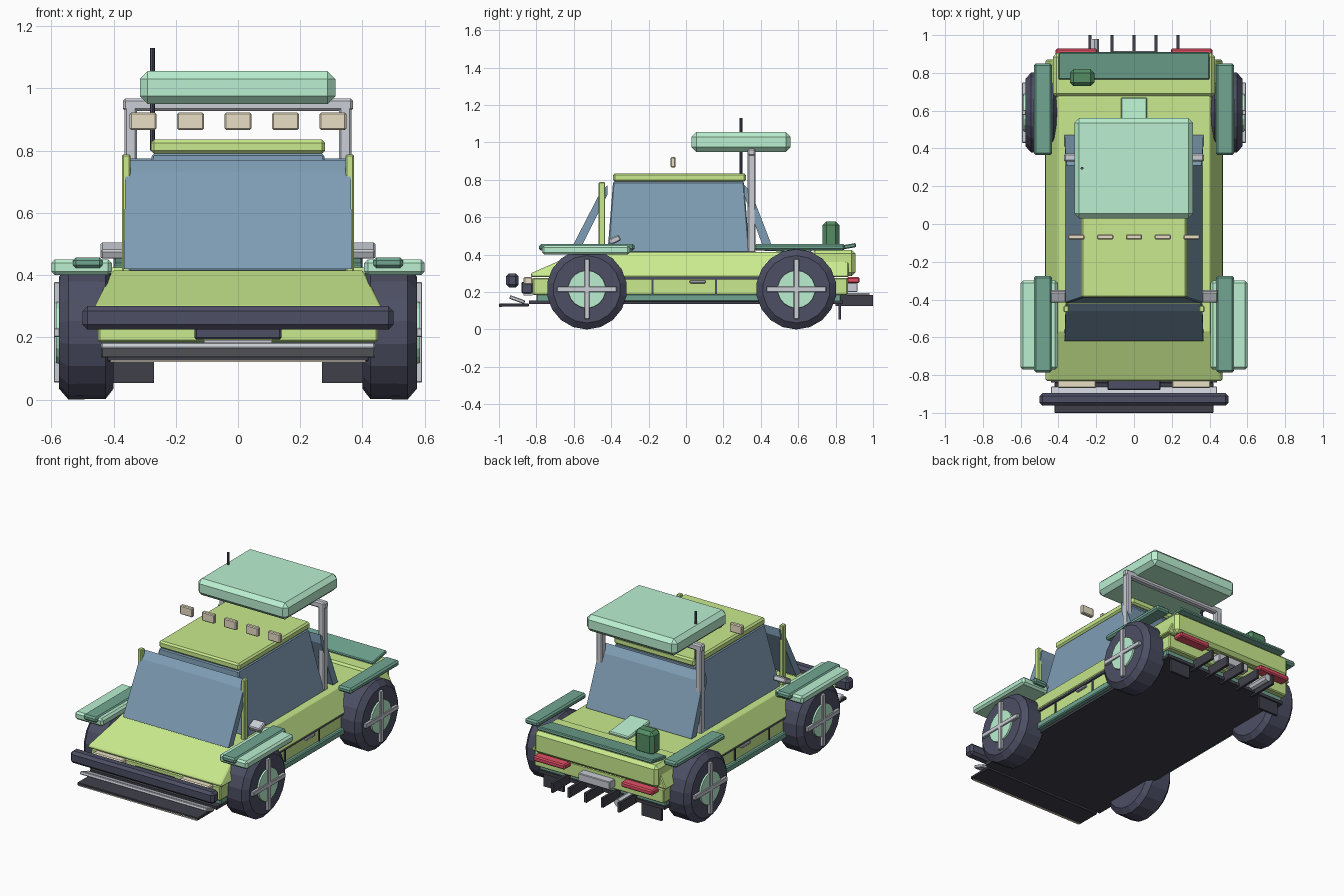
import bpy, bmesh, math
from mathutils import Matrix

if "Cube" in bpy.data.objects:
    bpy.data.objects.remove(bpy.data.objects["Cube"])

def mat(name, r, g, b):
    m = bpy.data.materials.new(name)
    m.diffuse_color = tuple((c / 255) ** 2.2 for c in (r, g, b)) + (1,)
    m.use_nodes = True
    m.node_tree.nodes["Principled BSDF"].inputs["Base Color"].default_value = m.diffuse_color
    return m

LIME = mat("lime_paint", 200, 234, 140)
MINT = mat("mint_panel", 185, 240, 208)
TEAL = mat("teal_trim", 112, 165, 145)
GLASS = mat("glass", 125, 155, 178)
DARK = mat("dark_rubber", 78, 80, 100)
BLACK = mat("underbody", 66, 66, 76)
STEEL = mat("steel", 200, 204, 212)
TAN = mat("lamp", 232, 222, 195)
RED = mat("tail_red", 225, 80, 100)
GREEN = mat("can_green", 85, 140, 100)

def finish(name, bm, m, bevel=0):
    bmesh.ops.recalc_face_normals(bm, faces=bm.faces)
    me = bpy.data.meshes.new(name)
    bm.to_mesh(me)
    bm.free()
    ob = bpy.data.objects.new(name, me)
    bpy.context.collection.objects.link(ob)
    me.materials.append(m)
    if bevel:
        b = ob.modifiers.new("bevel", "BEVEL")
        b.width, b.segments = bevel, 1
    return ob

def box(name, x, y, z, m, bevel=0.006, tilt=0, both=False):
    """Box from ranges; tilt is about x in degrees; both repeats it at -x."""
    for s in ((1, -1) if both else (1,)):
        bm = bmesh.new()
        c = (s * (x[0] + x[1]) / 2, sum(y) / 2, sum(z) / 2)
        M = (Matrix.Translation(c) @ Matrix.Rotation(math.radians(tilt), 4, 'X')
             @ Matrix.Diagonal((x[1] - x[0], y[1] - y[0], z[1] - z[0], 1)))
        bmesh.ops.create_cube(bm, size=1, matrix=M)
        finish(name + ("_left" if s < 0 else ""), bm, m, bevel)

def loft(name, profile, m, bevel=0.006):
    """Side profile of (y, z, half width) points spanned from -x to +x."""
    bm = bmesh.new()
    L = [bm.verts.new((-w, y, z)) for y, z, w in profile]
    R = [bm.verts.new((w, y, z)) for y, z, w in profile]
    bm.faces.new(L)
    bm.faces.new(R)
    n = len(profile)
    for i in range(n):
        j = (i + 1) % n
        bm.faces.new((L[i], L[j], R[j], R[i]))
    return finish(name, bm, m, bevel)

def lathe(name, rings, centre, m, side, sides=18):
    """Stack of (x, radius) rings around the x axis, capped at both ends."""
    bm = bmesh.new()
    loops = []
    for x, r in rings:
        loops.append([bm.verts.new((side * x, centre[0] + r * math.sin(2 * math.pi * k / sides),
                      centre[1] + r * math.cos(2 * math.pi * k / sides))) for k in range(sides)])
    for a, b in zip(loops, loops[1:]):
        for k in range(sides):
            bm.faces.new((a[k], a[k - 1], b[k - 1], b[k]))
    bm.faces.new(loops[0])
    bm.faces.new(loops[-1])
    return finish(name, bm, m)

def rod(name, r, length, centre, m, axis=None):
    bm = bmesh.new()
    M = Matrix.Translation(centre)
    if axis:
        M = M @ Matrix.Rotation(math.pi / 2, 4, axis)
    bmesh.ops.create_cone(bm, cap_ends=True, segments=8, radius1=r, radius2=r, depth=length, matrix=M)
    finish(name, bm, m)

# Body shell: sloping sides and hood, lower tub, sills, floor
w = lambda z: 0.47 - 0.5 * (z - 0.28)
loft("upper_body", [(y, z, w(z)) for y, z in
     [(-0.83, 0.28), (-0.83, 0.30), (-0.57, 0.415), (0.67, 0.415), (0.87, 0.36), (0.87, 0.28)]], LIME)
box("tail_block", (-0.43, 0.43), (0.67, 0.905), (0.285, 0.425), LIME, 0.02)
box("lower_body", (-0.45, 0.45), (-0.82, 0.865), (0.185, 0.275), LIME)
box("side_seam", (-0.462, 0.462), (-0.33, 0.40), (0.268, 0.282), DARK, 0)
box("sill", (-0.47, 0.47), (-0.34, 0.42), (0.15, 0.19), TEAL)
box("lower_skirt", (-0.44, 0.44), (-0.80, 0.83), (0.15, 0.19), TEAL)
box("floor", (-0.44, 0.44), (-0.84, 0.84), (0.135, 0.155), BLACK, 0)
for y in (-0.18, 0.16):
    box("door_seam", (0.445, 0.456), (y - 0.005, y + 0.005), (0.19, 0.27), DARK, 0, both=True)
box("door_handle", (0.445, 0.465), (0.02, 0.105), (0.247, 0.262), STEEL, 0.003, both=True)

# Cabin: tapered glasshouse, sloping front and rear screens, roof, pillars
loft("cabin_glass", [(-0.42, 0.41, 0.365), (-0.39, 0.79, 0.275),
                     (0.31, 0.79, 0.275), (0.34, 0.41, 0.365)], GLASS)
loft("windscreen", [(-0.62, 0.42, 0.367), (-0.46, 0.73, 0.362), (-0.42, 0.77, 0.355),
                    (-0.42, 0.72, 0.362), (-0.57, 0.42, 0.367)], GLASS, 0)
loft("rear_screen", [(0.47, 0.42, 0.367), (0.35, 0.73, 0.362), (0.31, 0.775, 0.355),
                     (0.31, 0.72, 0.362), (0.42, 0.42, 0.367)], GLASS, 0)
box("roof", (-0.28, 0.28), (-0.39, 0.32), (0.79, 0.835), LIME, 0.01)
box("front_pillar", (0.345, 0.373), (-0.467, -0.432), (0.41, 0.788), LIME, 0.005, both=True)
box("mirror", (0.36, 0.442), (-0.415, -0.35), (0.462, 0.495), STEEL, 0.006, 25, both=True)

# Roof lamps, roll bar, roof case, antenna
for i in range(5):
    x = (i - 2) * 0.1525 + 0.0
    box("roof_lamp", (x - 0.043, x + 0.043), (-0.082, -0.056), (0.866, 0.922), TAN, 0.005)
box("roll_bar_post", (0.325, 0.365), (0.33, 0.372), (0.41, 0.95), STEEL, 0.006, both=True)
box("roll_bar_cross", (-0.37, 0.37), (0.33, 0.372), (0.927, 0.968), STEEL, 0.008)
box("roof_case", (-0.315, 0.313), (0.03, 0.56), (0.95, 1.055), MINT, 0.025)
rod("antenna", 0.008, 0.33, (-0.275, 0.295, 0.965), DARK)

# Fenders
box("front_fender", (0.405, 0.60), (-0.77, -0.30), (0.40, 0.45), MINT, 0.012, both=True)
box("front_fender_strip", (0.435, 0.53), (-0.785, -0.275), (0.422, 0.457), TEAL, 0.01, both=True)
box("rear_fender", (0.435, 0.53), (0.365, 0.85), (0.422, 0.457), TEAL, 0.01, both=True)

# Rear deck
box("tail_spoiler", (-0.40, 0.40), (0.765, 0.91), (0.428, 0.45), TEAL, 0.005, 10)
box("deck_scoop", (-0.07, 0.07), (0.45, 0.67), (0.41, 0.44), MINT, 0.006, -6)
box("fuel_can", (-0.34, -0.21), (0.73, 0.82), (0.43, 0.578), GREEN, 0.02)

# Front bumper, lamps, plate, splitter
box("front_bumper", (-0.50, 0.50), (-0.962, -0.895), (0.225, 0.30), DARK, 0.016)
box("headlamp", (0.20, 0.405), (-0.868, -0.82), (0.24, 0.28), TAN, 0.006, both=True)
box("grille", (-0.14, 0.14), (-0.88, -0.82), (0.193, 0.255), DARK, 0.006)
box("front_plate", (-0.11, 0.11), (-0.87, -0.82), (0.183, 0.192), STEEL, 0)
box("splitter", (-0.42, 0.42), (-1.0, -0.84), (0.122, 0.139), BLACK, 0.003)
box("splitter_lip", (-0.41, 0.41), (-1.0, -0.985), (0.12, 0.136), TAN, 0)
box("skid_blade", (-0.44, 0.44), (-0.945, -0.86), (0.15, 0.17), STEEL, 0.004, -20)

# Tail lamps, plate, diffuser fins, exhaust, mud flaps
box("tail_lamp", (0.195, 0.415), (0.86, 0.928), (0.248, 0.28), RED, 0.007, both=True)
box("rear_plate", (-0.11, 0.11), (0.86, 0.917), (0.20, 0.25), STEEL, 0.004)
for i in range(5):
    x = (i - 2) * 0.116
    box("diffuser_fin", (x - 0.008, x + 0.008), (0.80, 1.0), (0.125, 0.185), BLACK, 0)
rod("exhaust", 0.024, 0.18, (-0.21, 0.89, 0.17), STEEL, 'X')
box("mud_flap", (0.27, 0.41), (0.815, 0.83), (0.053, 0.15), BLACK, 0, both=True)

# Wheels: chamfered tyre, hub disc, crossed spokes
for y in (-0.53, 0.59):
    for s in (1, -1):
        c = (y, 0.215)
        lathe("tyre", [(0.40, 0.18), (0.425, 0.213), (0.545, 0.215), (0.575, 0.18)], c, DARK, s)
        lathe("hub", [(0.55, 0.105), (0.585, 0.10)], c, MINT, s)
    box("spoke_upright", (0.57, 0.592), (y - 0.014, y + 0.014), (0.055, 0.378), STEEL, 0.003, both=True)
    box("spoke_cross", (0.57, 0.592), (y - 0.16, y + 0.16), (0.201, 0.229), STEEL, 0.003, both=True)
